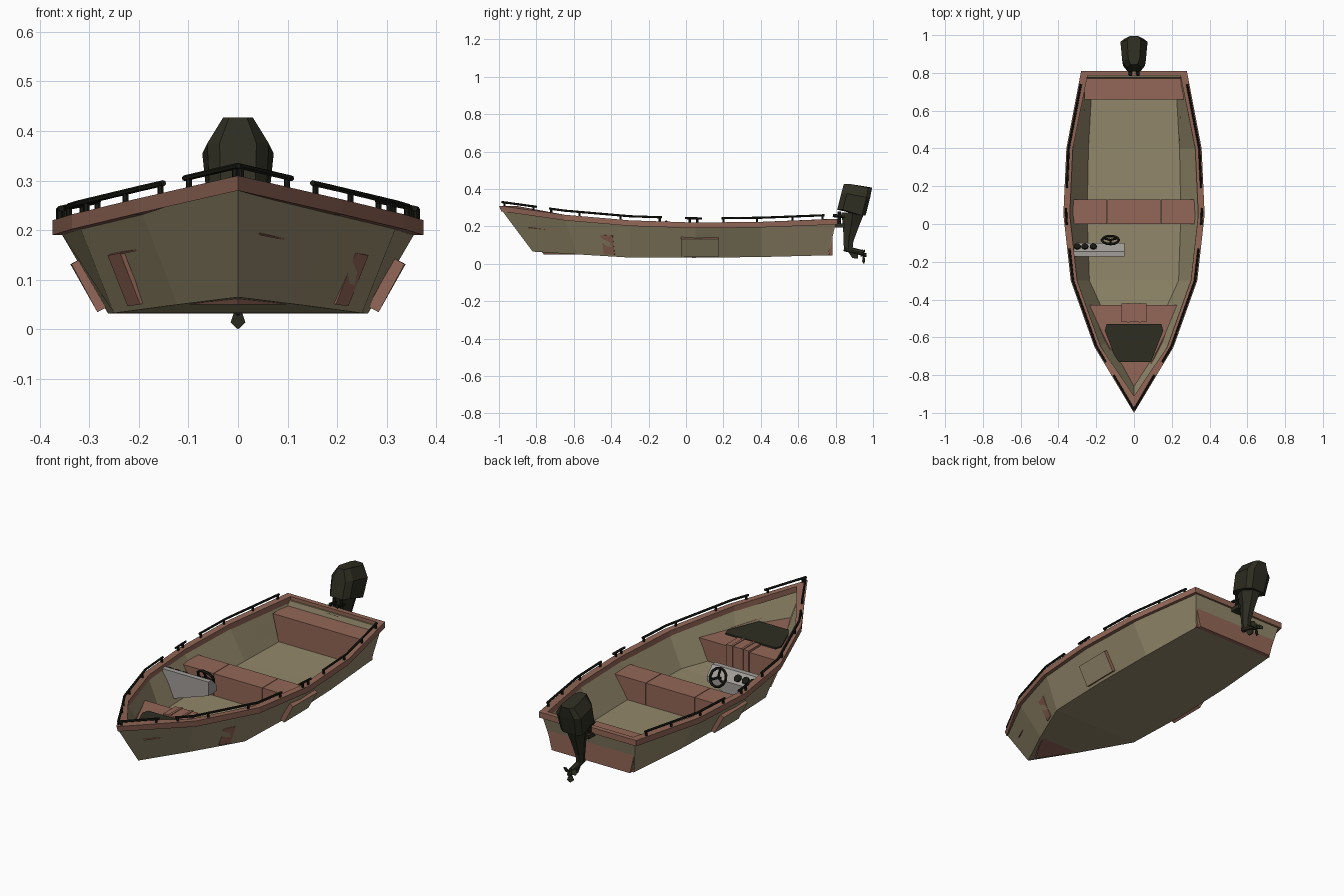
import bpy, bmesh, math
from mathutils import Vector as V

if "Cube" in bpy.data.objects:
    bpy.data.objects.remove(bpy.data.objects["Cube"])

def mat(name, r, g, b):
    m = bpy.data.materials.new(name)
    m.diffuse_color = (r, g, b, 1)
    m.use_nodes = True
    m.node_tree.nodes["Principled BSDF"].inputs["Base Color"].default_value = m.diffuse_color
    return m

BEIGE = mat("hull_beige", .29, .245, .145)
BROWN = mat("trim_brown", .29, .135, .095)
DARK = mat("motor_dark_olive", .027, .027, .016)
BLACK = mat("rail_black", .01, .01, .007)
GREY = mat("console_grey", .36, .34, .32)

def finish(name, bm, *mats):
    bmesh.ops.remove_doubles(bm, verts=bm.verts, dist=.0004)
    bmesh.ops.recalc_face_normals(bm, faces=bm.faces)
    me = bpy.data.meshes.new(name)
    bm.to_mesh(me)
    bm.free()
    for m in mats:
        me.materials.append(m)
    ob = bpy.data.objects.new(name, me)
    bpy.context.collection.objects.link(ob)
    return ob

def loft(name, mats, loops, ring=False, caps=True, capmat=0):
    """Skin a row of equal closed loops; ring joins last to first."""
    bm = bmesh.new()
    rows = [[bm.verts.new(p) for p in l] for l in loops]
    n = len(rows[0])
    for i in range(len(rows) if ring else len(rows) - 1):
        a, b = rows[i], rows[(i + 1) % len(rows)]
        for j in range(n):
            k = (j + 1) % n
            bm.faces.new((a[j], a[k], b[k], b[j]))
    if caps and not ring:
        bm.faces.new(rows[0])
        f = bm.faces.new(rows[-1])
        f.material_index = capmat
    return finish(name, bm, *mats)

def box(name, m, x0, x1, y0, y1, z0, z1):
    r = lambda z: [(x0, y0, z), (x1, y0, z), (x1, y1, z), (x0, y1, z)]
    return loft(name, [m], [r(z0), r(z1)])

def bars(name, m, segs, rad, sides=6):
    """Several straight round bars in one mesh."""
    bm = bmesh.new()
    for a, b in segs:
        a, b = V(a), V(b)
        d = (b - a).normalized()
        u = d.orthogonal().normalized()
        w = d.cross(u)
        rr = []
        for c in (a, b):
            rr.append([bm.verts.new(c + rad * (u * math.cos(t) + w * math.sin(t)))
                       for t in [2 * math.pi * i / sides for i in range(sides)]])
        for j in range(sides):
            k = (j + 1) % sides
            bm.faces.new((rr[0][j], rr[0][k], rr[1][k], rr[1][j]))
        bm.faces.new(rr[0])
        bm.faces.new(rr[1])
    # bars stay separate shells
    return finish(name, bm, m)

# Stations: gunwale (y, half width, z) and chine (y, half width, z)
TOP = [(-1, 0, .31), (-.65, .21, .262), (-.3, .335, .232), (.05, .374, .22), (.4, .358, .224), (.81, .28, .24)]
BOT = [(-.82, 0, .065), (-.58, .122, .05), (-.3, .25, .033), (.05, .262, .032), (.4, .255, .036), (.76, .235, .045)]

def gun(y):
    for a, b in zip(TOP, TOP[1:]):
        if y <= b[0]:
            t = (y - a[0]) / (b[0] - a[0])
            return a[1] + t * (b[1] - a[1]), a[2] + t * (b[2] - a[2])
    return TOP[-1][1:]

def hp(s, v, side=1):
    """Point on the outer hull: s station, v height fraction."""
    i = min(int(s), 4)
    t = s - i
    lo = V(BOT[i]).lerp(V(BOT[i + 1]), t)
    hi = V(TOP[i]).lerp(V(TOP[i + 1]), t) - V((0, .014, .02))
    p = lo.lerp(hi, v)
    return V((side * p.y, p.x, p.z))

# Hull shell with inner walls and floor
loops = []
for i, (t, b) in enumerate(zip(TOP, BOT)):
    w, c = max(t[1] - .014, 0), b[1]
    wi, ci = max(w - .016, 0), max(c - .014, 0)
    ty, by = t[0] + (.012 if i == 0 else 0) - (.01 if i == 5 else 0), b[0]
    iy = .03 if i == 0 else 0
    half = [(w, ty, t[2] - .02), (c, by, b[2])]
    inner = [(ci, by + iy, max(b[2] + .014, .052)), (wi, ty + iy, t[2] - .02)]
    mir = lambda l: [(-x, y, z) for x, y, z in reversed(l)]
    loops.append(half + mir(half) + mir(inner) + inner)
loft("hull", [BEIGE], loops)

# Transom and its bottom strip
tr = lambda d: [(-.235, .76 - d, .045), (.235, .76 - d, .045), (.268, .802 - d, .222), (-.268, .802 - d, .222)]
loft("transom", [BEIGE], [tr(.025), tr(0)])
box("transom_strip", BROWN, -.237, .237, .757, .768, .046, .064)

# Gunwale: closed ring around the whole boat
outline = [(x, y, z, 1) for y, x, z in reversed(TOP)] + [(-x, y, z, -1) for y, x, z in TOP[1:]]
ring = []
for x, y, z, s in outline:
    if y == -1:
        ix, iy = 0, -.91
    else:
        ix, iy = x - s * .034, (.785 if y > .8 else y)
    ring.append([(x, y, z), (ix, iy, z), (ix, iy, z - .03), (x, y + (.012 if y == -1 else 0), z - .03)])
loft("gunwale", [BROWN], ring, ring=True)

# Benches
def bench(name, x0, x1, b0, b1, y0, y1, top):
    sec = lambda y: [(b0, y, .045), (b1, y, .045), (x1, y, top), (x0, y, top)]
    loft(name, [BROWN], [sec(y0), sec(y1)])
bench("middle_seat_left", -.328, -.142, -.255, -.142, 0, .13, .167)
bench("middle_seat_centre", -.139, .139, -.139, .139, 0, .13, .167)
bench("middle_seat_right", .142, .328, .142, .255, 0, .13, .167)
bench("rear_seat", -.262, .262, -.225, .225, .66, .783, .195)
deck = lambda w, m, tip, z: [(-w, -.43, z), (w, -.43, z), (m, -.65, z), (0, tip, z), (-m, -.65, z)]
loft("bow_seat", [BROWN], [deck(.17, .07, -.76, .05), deck(.235, .135, -.86, .167)])
box("bow_backrest_box", BROWN, -.065, .065, -.52, -.422, .05, .178)
for x in (-.03, .03):
    box("box_strap", BROWN, x - .006, x + .006, -.521, -.418, .052, .181)
pad = lambda z: [(-.145, -.53, z), (.145, -.53, z), (.155, -.565, z), (.09, -.73, z), (-.09, -.73, z), (-.155, -.565, z)]
loft("bow_pad", [DARK], [pad(.166), pad(.175)])

# Steering console with gauges and wheel
con = lambda y, top: [(-.318, y, top), (-.05, y, top), (-.05, y, .14), (-.275, y, .065)]
loft("console", [GREY], [con(-.172, .212), con(-.145, .212), con(-.1, .168)])
slope = V((0, .7, .71))
bars("gauges", BLACK, [(V((x, -.122, .189)), V((x, -.122, .189)) + slope * .008) for x in (-.3, -.26, -.215)], .019, 8)
wc = V((-.125, -.085, .185))
ax = V((0, .88, .47)).normalized()
bpy.ops.mesh.primitive_torus_add(location=wc, rotation=ax.to_track_quat('Z', 'Y').to_euler(),
                                 major_segments=12, minor_segments=5, major_radius=.045, minor_radius=.007)
wheel = bpy.context.object
wheel.name = "steering_wheel"
wheel.data.materials.append(BLACK)
q = ax.to_track_quat('Z', 'Y')
spokes = [(wc, wc + q @ V((.045 * math.cos(a), .045 * math.sin(a), 0))) for a in (1.57, 3.66, 5.76)]
bars("wheel_spokes", BLACK, spokes + [(wc, wc - ax * .045)], .006)

# Raised side panels and bow bands on the hull
def plate(name, mats, s0, s1, v0, v1, off, side, capmat=0):
    base = [hp(s0, v0, side), hp(s1, v0, side), hp(s1, v1, side), hp(s0, v1, side)]
    n = (base[1] - base[0]).cross(base[3] - base[0]).normalized()
    n *= 1 if n.x * side > 0 else -1
    loft(name, mats, [[p - n * .004 for p in base], [p + n * off for p in base]], capmat=capmat)
for s in (-1, 1):
    plate("side_panel", [BROWN, BEIGE], 2.78, 3.35, .07, .64, .02, s, 1)
    plate("bow_band", [BROWN], 1.52, 1.72, .06, .62, .005, s)
    plate("bow_line", [BROWN], .3, 1.52, .605, .62, .004, s)

# Handrails and cleats
def rail(name, ys, posts, side):
    pt = lambda y, h: V((side * max(gun(y)[0] - .012, 0), y, gun(y)[1] + h))
    ends = [y for y in ys]
    segs = [(pt(a, .022), pt(b, .022)) for a, b in zip(ends, ends[1:])]
    segs += [(pt(y, -.004), pt(y, .024)) for y in posts]
    bars(name, BLACK, segs, .006)
for s in (-1, 1):
    rail("bow_rail", [-.985, -.8], [-.97, -.815], s)
    rail("front_rail", [-.73, -.65, -.3, -.13], [-.72, -.57, -.35, -.14], s)
    rail("rear_rail", [.19, .4, .74], [.2, .38, .57, .73], s)
    rail("cleat", [-.005, .085], [.02, .06], s)

# Outboard motor: cowl, leg, lower unit
def cowl_ring(yf, zf, yb, zb, wf, wb):
    return [(-wf * .6, yf, zf), (wf * .6, yf, zf), (wf, yf + .03, zf), (wb, yb - .02, zb),
            (wb * .6, yb, zb), (-wb * .6, yb, zb), (-wb, yb - .02, zb), (-wf, yf + .03, zf)]
loft("motor_cowl", [DARK], [cowl_ring(.808, .289, .96, .258, .058, .062),
                            cowl_ring(.83, .375, .985, .355, .062, .072),
                            cowl_ring(.844, .427, .995, .407, .03, .036)])
leg = lambda y0, y1, z, w: [(-w * .5, y0, z), (w * .5, y0, z), (w, (y0 + y1) / 2, z), (w * .5, y1, z),
                            (-w * .5, y1, z), (-w, (y0 + y1) / 2, z)]
loft("motor_leg", [DARK], [leg(.83, .955, .275, .05), leg(.84, .925, .2, .032),
                           leg(.842, .895, .12, .02), leg(.845, .89, .075, .016)])
bars("lower_unit", DARK, [((0, .845, .082), (0, .945, .058))], .015, 8)
loft("skeg", [DARK], [[(-.005, .86, .075), (.005, .86, .075), (.005, .92, .06), (-.005, .92, .06)],
                      [(-.003, .89, .03), (.003, .89, .03), (.003, .92, .028), (-.003, .92, .028)]])
box("motor_bracket", DARK, -.035, .035, .775, .85, .195, .215)
bars("motor_clamps", BLACK, [((x, .785, .258), (x, .87, .25)) for x in (-.02, .02)]
     + [((x, .82, .2), (x, .82, .28)) for x in (-.02, .02)], .009)

# Propeller
for i in range(3):
    a = -math.pi / 2 + i * 2 * math.pi / 3
    r, t = V((math.cos(a), 0, math.sin(a))), V((-math.sin(a), 0, math.cos(a)))
    c = V((0, .948, .046))
    bl = [c + r * .006 - t * .006, c + r * .032 - t * .015, c + r * .046, c + r * .032 + t * .015, c + r * .006 + t * .006]
    tw = [p + V((0, .4 * (p - c).dot(t), 0)) for p in bl]
    loft("propeller_blade", [DARK], [tw, [p + V((0, .004, 0)) for p in tw]])
bars("propeller_hub", DARK, [((0, .935, .05), (0, .965, .046))], .01, 8)
